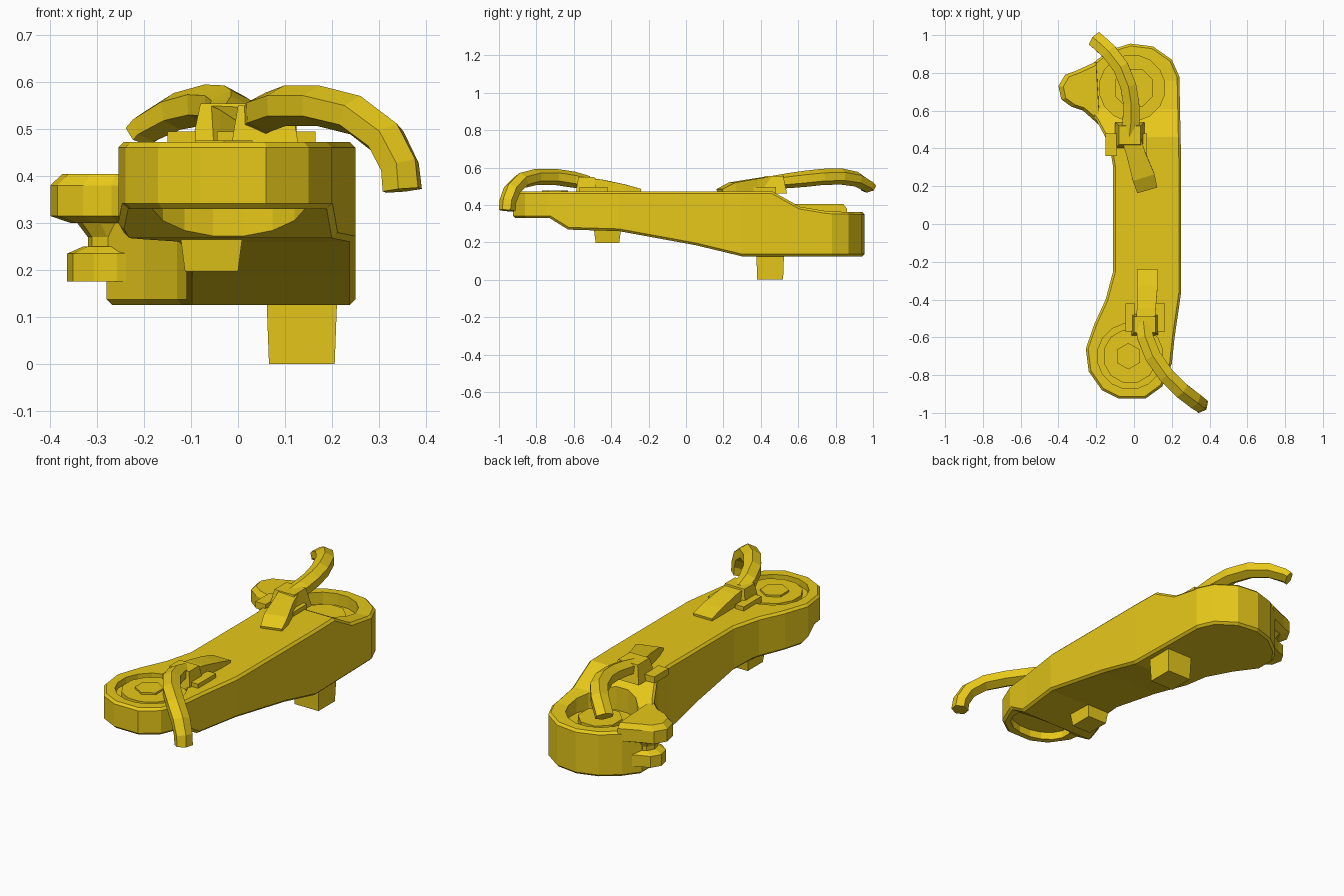
import bpy, bmesh, math
from mathutils import Vector

if "Cube" in bpy.data.objects:
    bpy.data.objects.remove(bpy.data.objects["Cube"])

yellow = bpy.data.materials.new("yellow_paint")
yellow.diffuse_color = (0.80, 0.58, 0.01, 1)
yellow.use_nodes = True
yellow.node_tree.nodes["Principled BSDF"].inputs["Base Color"].default_value = yellow.diffuse_color


def finish(name, bm):
    bmesh.ops.recalc_face_normals(bm, faces=bm.faces)
    me = bpy.data.meshes.new(name)
    bm.to_mesh(me)
    bm.free()
    ob = bpy.data.objects.new(name, me)
    bpy.context.collection.objects.link(ob)
    me.materials.append(yellow)
    return ob


def loft(name, rings):
    """Skin a list of equal-length point rings and cap both ends."""
    bm = bmesh.new()
    vs = [[bm.verts.new(p) for p in r] for r in rings]
    n = len(vs[0])
    for a, b in zip(vs, vs[1:]):
        for i in range(n):
            bm.faces.new((a[i], a[(i + 1) % n], b[(i + 1) % n], b[i]))
    bm.faces.new(vs[0])
    bm.faces.new(vs[-1])
    return finish(name, bm)


def disc(name, x, y, r, z0, z1, sides=16, sx=1.0, taper=1.0):
    def ring(z, r):
        return [(x + r * sx * math.cos((i + .5) * math.tau / sides),
                 y + r * math.sin((i + .5) * math.tau / sides), z) for i in range(sides)]
    return loft(name, [ring(z0, r), ring(z1, r * taper)])


def box(name, x0, x1, y0, y1, z0, z1, inset=0.0):
    """Box whose bottom is narrowed by inset."""
    def ring(z, s):
        return [(x0 + s, y0 + s, z), (x1 - s, y0 + s, z), (x1 - s, y1 - s, z), (x0 + s, y1 - s, z)]
    return loft(name, [ring(z0, inset), ring(z1, 0)])


def sweep(name, path, sides=6):
    """Path points are x, y, z, width, height."""
    rings = []
    for i, (x, y, z, w, h) in enumerate(path):
        a, b = path[max(i - 1, 0)], path[min(i + 1, len(path) - 1)]
        t = (Vector(b[:3]) - Vector(a[:3])).normalized()
        side = t.cross(Vector((0, 0, 1))).normalized()
        up = side.cross(t)
        k = 1 / math.cos(math.pi / sides)
        rings.append([Vector((x, y, z)) + k * (
            side * w / 2 * math.cos((j + .5) * math.tau / sides)
            + up * h / 2 * math.sin((j + .5) * math.tau / sides)) for j in range(sides)])
    return loft(name, rings)


def boolean(ob, cutter, op):
    m = ob.modifiers.new("cut", 'BOOLEAN')
    m.operation, m.object, m.solver = op, cutter, 'EXACT'
    bpy.context.view_layer.objects.active = ob
    bpy.ops.object.modifier_apply(modifier=m.name)
    bpy.data.objects.remove(cutter)


# Arm body: top outline crossed with side profile
outline = [(-.08, -.925), (.06, -.925), (.15, -.86), (.20, -.74), (.215, -.6), (.25, -.36),
           (.25, .3), (.24, .78), (.2, .87), (.1, .94), (-.02, .955), (-.13, .92), (-.22, .85),
           (-.28, .77), (-.28, .66), (-.2, .55), (-.13, .42), (-.11, .3), (-.11, -.25),
           (-.15, -.4), (-.21, -.53), (-.255, -.66), (-.24, -.78), (-.17, -.88)]
profile = [(-1, .33), (-.73, .33), (-.63, .268), (-.36, .26), (.05, .185), (.3, .125), (1, .125),
           (1, .36), (.76, .365), (.61, .39), (.52, .44), (.46, .473), (-1, .473)]
body = loft("arm_body", [[(x, y, z) for x, y in outline] for z in (0, .7)])
side = loft("side_cutter", [[(x, y, z) for y, z in profile] for x in (-1, 1)])
boolean(body, side, 'INTERSECT')
bev = body.modifiers.new("edge", 'BEVEL')
bev.width, bev.segments = 0.012, 1
bev.limit_method, bev.angle_limit = 'ANGLE', math.radians(60)
bpy.context.view_layer.objects.active = body
bpy.ops.object.modifier_apply(modifier=bev.name)

# Round pockets in both ends, and the hollow under the front end
boolean(body, disc("pocket", -.02, -.7, .175, .44, .7), 'DIFFERENCE')
boolean(body, disc("pocket", -.01, .72, .175, .30, .7), 'DIFFERENCE')
boolean(body, disc("pocket", -.02, -.76, .125, .2, .37, sx=1.35), 'DIFFERENCE')

# Hubs inside the pockets
disc("front_hub", -.02, -.7, .145, .43, .466, 12)
disc("front_nut", -.03, -.7, .07, .45, .476, 6)
disc("back_hub", 0, .72, .11, .28, .335, 8)

# Side lugs on the back end
lug = [(-.2, .86), (-.31, .81), (-.365, .79), (-.4, .73), (-.385, .66), (-.33, .62), (-.27, .6), (-.18, .52)]


def lug_ring(z, s):
    return [(-.2 + (x + .2) * s, .71 + (y - .71) * s, z) for x, y in lug]


loft("upper_lug", [lug_ring(.30, .78), lug_ring(.315, 1), lug_ring(.38, 1), lug_ring(.405, .87)])
loft("lug_neck", [lug_ring(.23, .6), lug_ring(.27, .6), lug_ring(.31, .75)])
loft("lower_lug", [lug_ring(.175, .82), lug_ring(.235, .82), lug_ring(.25, .65)])

# Pegs underneath
box("back_peg", .06, .212, .375, .525, 0, .16, .006)
box("front_peg", -.125, .012, -.495, -.345, .197, .29, .012)

# Front strap, clip and hooked cable
sweep("front_strap", [(.07, -.24, .475, .11, .02), (.07, -.33, .485, .11, .05),
                      (.065, -.45, .50, .10, .07), (.06, -.56, .515, .10, .07)], 4)
box("front_clip", 0, .115, -.575, -.49, .46, .55, -.015)
for x in (-.02, .14):
    box("front_clip_foot", x - .025, x + .025, -.57, -.42, .46, .495)
sweep("front_cable", [(.05, -.52, .52, .085, .06), (.06, -.60, .535, .085, .075),
                      (.10, -.70, .55, .085, .075), (.17, -.80, .55, .085, .075),
                      (.25, -.88, .53, .085, .075), (.315, -.93, .48, .085, .075),
                      (.345, -.952, .42, .08, .075), (.35, -.956, .37, .08, .075)])

# Back strap, clip and hooked cable
sweep("back_strap", [(.07, .18, .475, .11, .02), (.05, .25, .49, .12, .06),
                     (.01, .37, .505, .10, .07), (-.02, .47, .52, .10, .07)], 4)
box("back_clip", -.08, .035, .42, .52, .46, .555, -.02)
for x in (-.12, .04):
    box("back_clip_foot", x - .03, x + .03, .36, .48, .46, .495)
sweep("back_cable", [(-.025, .46, .52, .09, .06), (-.015, .55, .53, .09, .07),
                     (-.015, .64, .54, .085, .075), (-.03, .73, .55, .085, .075),
                     (-.07, .83, .552, .085, .075), (-.13, .91, .538, .085, .07),
                     (-.19, .965, .505, .085, .06), (-.205, .977, .49, .085, .055)])
